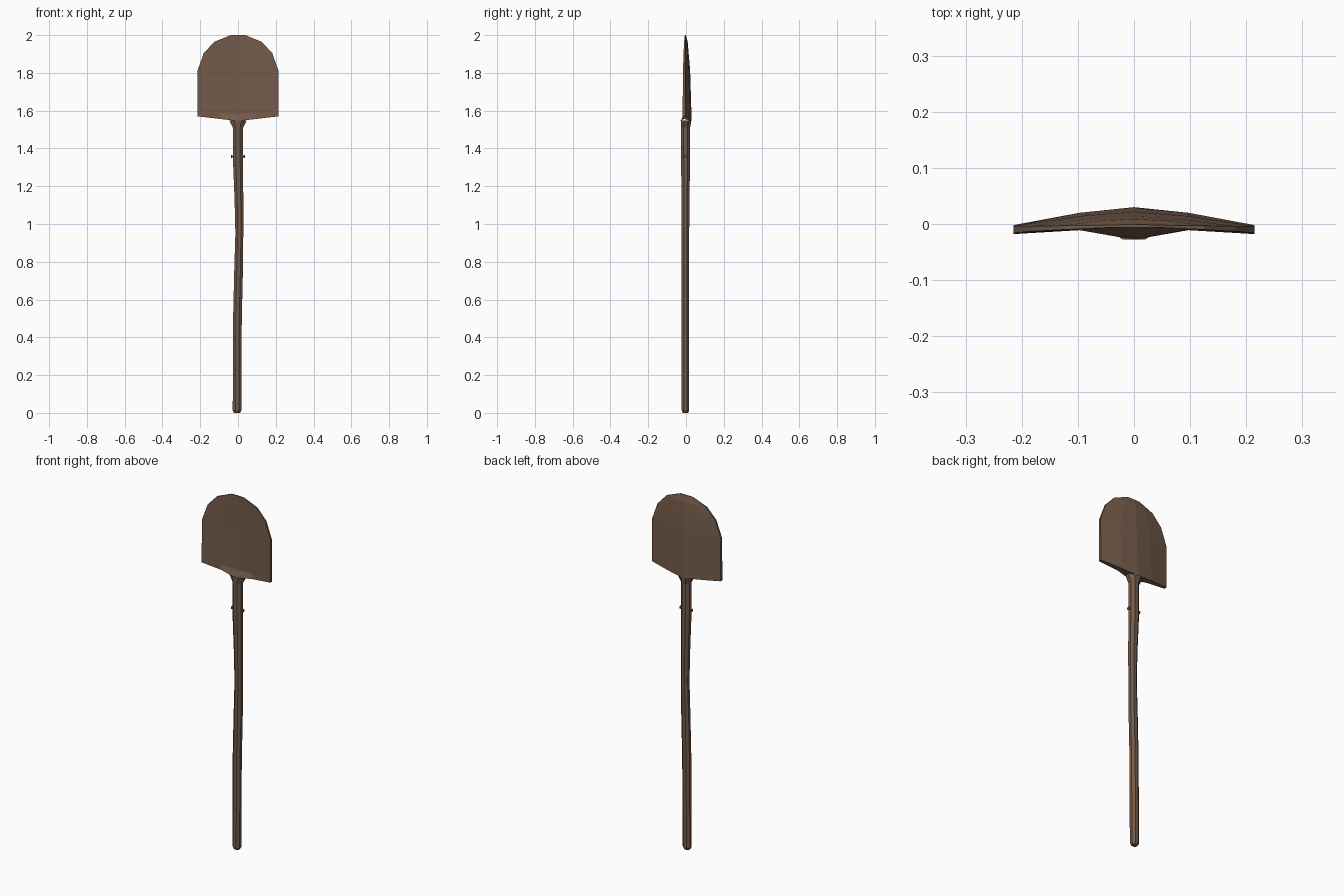
import bpy, bmesh, math

if "Cube" in bpy.data.objects:
    bpy.data.objects.remove(bpy.data.objects["Cube"])

def material(name, col):
    m = bpy.data.materials.new(name)
    m.diffuse_color = (*col, 1)
    m.use_nodes = True
    m.node_tree.nodes["Principled BSDF"].inputs["Base Color"].default_value = m.diffuse_color
    return m

wood = material("brown_wood", (0.175, 0.105, 0.068))

def make(name, bm, mat):
    bmesh.ops.recalc_face_normals(bm, faces=bm.faces)
    me = bpy.data.meshes.new(name)
    bm.to_mesh(me)
    bm.free()
    me.materials.append(mat)
    ob = bpy.data.objects.new(name, me)
    bpy.context.collection.objects.link(ob)
    return ob

def loft(name, rings, mat):
    """Skin a list of closed point rings and cap both ends."""
    bm = bmesh.new()
    vs = [[bm.verts.new(p) for p in r] for r in rings]
    n = len(rings[0])
    for a, b in zip(vs, vs[1:]):
        for i in range(n):
            j = (i + 1) % n
            bm.faces.new((a[i], a[j], b[j], b[i]))
    bm.faces.new(vs[0])
    bm.faces.new(vs[-1])
    return make(name, bm, mat)

# Slightly crooked eight-sided handle, flaring into the blade
# (z, centre x, centre y, radius x, radius y)
sections = [
    (0.000, -0.005, -0.003, 0.016, 0.014),
    (0.014, -0.005, -0.003, 0.023, 0.020),
    (0.500, -0.003, -0.003, 0.023, 0.020),
    (0.750, 0.003, -0.003, 0.023, 0.020),
    (0.950, 0.007, -0.003, 0.021, 0.020),
    (1.120, 0.005, -0.003, 0.023, 0.021),
    (1.350, 0.000, -0.002, 0.027, 0.024),
    (1.510, 0.000, -0.002, 0.027, 0.024),
    (1.548, 0.000, 0.000, 0.046, 0.028),
]
rings = []
for z, cx, cy, rx, ry in sections:
    k = 1 / math.cos(math.pi / 8)
    rings.append([(cx + rx * k * math.cos((i + .5) * math.pi / 4),
                   cy + ry * k * math.sin((i + .5) * math.pi / 4), z) for i in range(8)])
loft("handle", rings, wood)

# Curved blade: (z, half width, front y and back y at centre, middle and edge)
rows = [
    (1.545, 0.215, (-0.028, -0.011, -0.018), (0.030, 0.020, -0.002)),
    (1.580, 0.215, (-0.006, -0.010, -0.018), (0.029, 0.020, -0.002)),
    (1.810, 0.215, (-0.005, -0.009, -0.016), (0.022, 0.014, -0.004)),
    (1.905, 0.181, (-0.005, -0.008, -0.013), (0.014, 0.009, -0.004)),
    (1.965, 0.125, (-0.005, -0.007, -0.010), (0.009, 0.006, -0.003)),
    (2.000, 0.038, (-0.006, -0.006, -0.006), (-0.001, -0.001, -0.002)),
]
fracs = (-1, -0.45, 0, 0.45, 1)
idx = (2, 1, 0, 1, 2)
rings = []
for r, (z, w, front, back) in enumerate(rows):
    lift = 0.025 if r == 0 else 0.015 if r == 1 else 0
    f = [(w * t, front[i], z + lift * abs(t)) for t, i in zip(fracs, idx)]
    b = [(w * t, back[i], z + lift * abs(t)) for t, i in zip(fracs, idx)]
    rings.append(f + b[::-1])
loft("blade", rings, wood)

# Small cross peg with a flared head at each end
profile = [(-0.037, 0.009), (-0.033, 0.009), (-0.031, 0.005),
           (0.031, 0.005), (0.033, 0.009), (0.037, 0.009)]
loft("cross_peg", [[(x, -0.002 + r * math.cos(i * math.pi / 3),
                     1.357 + r * math.sin(i * math.pi / 3)) for i in range(6)]
                   for x, r in profile], wood)
